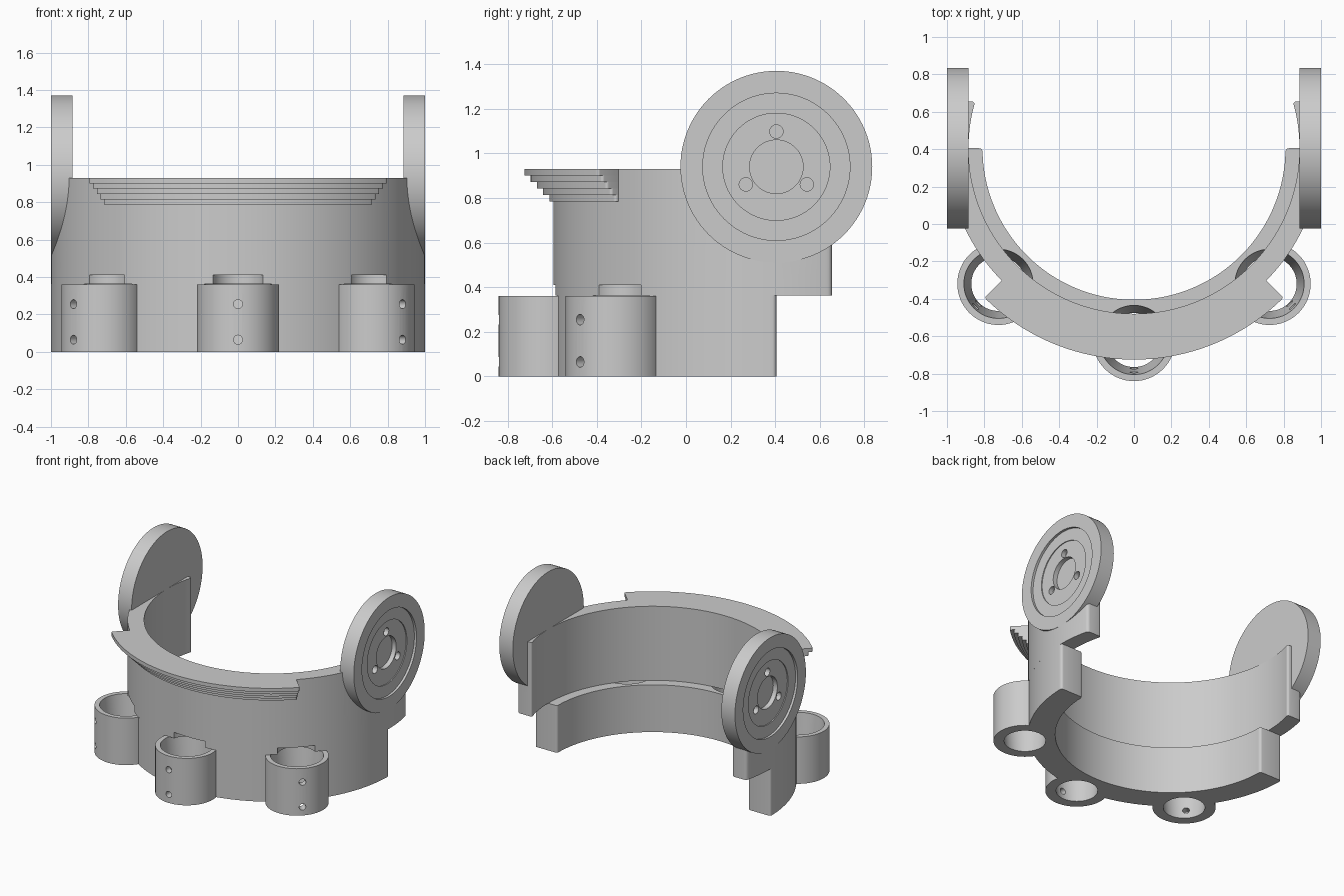
import bpy, bmesh
from math import sin, cos, asin, pi, radians
from mathutils import Vector, Matrix

cube = bpy.data.objects.get("Cube")
if cube:
    bpy.data.objects.remove(cube)

CY = 0.405                      # y of the ring axis
HUB_Z, HUB_R = 0.94, 0.43       # side discs

grey = bpy.data.materials.new("plain_grey")
grey.use_nodes = True
colour = (0.6, 0.6, 0.6, 1)
grey.diffuse_color = colour
grey.node_tree.nodes["Principled BSDF"].inputs["Base Color"].default_value = colour


def finish(bm, name):
    bmesh.ops.recalc_face_normals(bm, faces=bm.faces)
    mesh = bpy.data.meshes.new(name)
    bm.to_mesh(mesh)
    bm.free()
    mesh.materials.append(grey)
    ob = bpy.data.objects.new(name, mesh)
    bpy.context.collection.objects.link(ob)
    return ob


def rod(name, start, end, r1, r2=None, segments=64):
    """Cylinder or cone between two points."""
    a, b = Vector(start), Vector(end)
    axis = b - a
    bm = bmesh.new()
    turn = axis.to_track_quat('Z', 'Y').to_matrix().to_4x4()
    bmesh.ops.create_cone(bm, cap_ends=True, segments=segments, radius1=r1,
                          radius2=r1 if r2 is None else r2, depth=axis.length,
                          matrix=Matrix.Translation((a + b) / 2) @ turn)
    return finish(bm, name)


def on_ring(r, t, z=0):
    """Point at radius r and angle t from the front."""
    return Vector((r * sin(t), CY - r * cos(t), z))


def sector(name, r_in, r_out, t_in, t_out, z0, z1, round_r, n=96):
    """Part of a ring, with rounded upright corners."""
    steps = [2 * i / n - 1 for i in range(n + 1)]
    pts = [on_ring(r_out, t_out * s, z0) for s in steps]
    pts += [on_ring(r_in, -t_in * s, z0) for s in steps]
    bm = bmesh.new()
    face = bm.faces.new([bm.verts.new(p) for p in pts])
    top = bmesh.ops.extrude_face_region(bm, geom=[face])["geom"]
    bmesh.ops.translate(bm, vec=(0, 0, z1 - z0),
                        verts=[v for v in top if isinstance(v, bmesh.types.BMVert)])
    bmesh.ops.recalc_face_normals(bm, faces=bm.faces)
    corners = [e for e in bm.edges if e.calc_face_angle(0) > 1
               and abs(e.verts[0].co.z - e.verts[1].co.z) > 0.001]
    bmesh.ops.bevel(bm, geom=corners, offset=round_r, segments=4, profile=0.5,
                    affect='EDGES')
    return finish(bm, name)


def cut(ob, cutters):
    bpy.context.view_layer.objects.active = ob
    for c in cutters:
        mod = ob.modifiers.new("cut", 'BOOLEAN')
        mod.operation = 'DIFFERENCE'
        mod.solver = 'EXACT'
        mod.object = c
        bpy.ops.object.modifier_apply(modifier=mod.name)


parts, cutters = [], []


def cutter(*args, **kw):
    c = rod("cutter", *args, **kw)
    c.hide_render = True
    cutters.append(c)
    return c


# Main band: thick lower half ring, thinner and longer upper ring
lower = sector("lower_band", 0.81, 1.0, pi / 2, pi / 2, 0, 0.362, 0.018)
upper = sector("upper_band", 0.885, 1.0, pi / 2 + asin(0.25 / 0.885),
               pi / 2 + asin(0.25), 0.362, 0.93, 0.018, 128)
parts += [lower, upper]

# Stepped rim at the front
for i in range(5):
    z = 0.93 - 0.029 * i
    parts.append(sector(f"rim_step_{i + 1}", 0.95, 1.13 - 0.028 * i, pi / 4, pi / 4,
                        z - 0.029, z, 0.012))

# Three tube holders with tapered bores, pockets and screw holes
band_void = cutter((0, CY, -1), (0, CY, 1), 0.95, segments=128)
for label, deg in (("right", -45), ("front", 0), ("left", 45)):
    t = radians(deg)
    base = on_ring(1.025, t)
    up = Vector((0, 0, 1))
    holder = rod(f"{label}_holder", base, base + up * 0.36, 0.22)
    bore = cutter(base - up * 0.01, base + up * 0.37, 0.144, 0.186)
    pocket = cutter(base + up * 0.2, base + up * 0.41, 0.138)
    screws = [cutter(on_ring(1.1, t, z), on_ring(1.4, t, z), 0.024, segments=24)
              for z in (0.065, 0.255)]
    cut(holder, [band_void, bore] + screws)
    cut(lower, [bore])
    cut(upper, [pocket])
    parts.append(holder)

# Side discs with stepped recess, centre bore and three screw holes
profile = [(0, 0.94), (0.12, 0.94), (0.12, 0.975), (0.24, 0.975), (0.24, 0.982),
           (0.33, 0.982), (0.33, 1), (HUB_R, 1), (HUB_R, 0.885), (0, 0.885)]
for label, s in (("right", -1), ("left", 1)):
    bm = bmesh.new()
    verts = [bm.verts.new((s * x, CY, HUB_Z + r)) for r, x in profile]
    edges = [bm.edges.new(pair) for pair in zip(verts, verts[1:])]
    bmesh.ops.spin(bm, geom=verts + edges, cent=(0, CY, HUB_Z), axis=(1, 0, 0),
                   angle=2 * pi, steps=96)
    bmesh.ops.remove_doubles(bm, verts=bm.verts, dist=0.0001)
    disc = finish(bm, f"{label}_disc")
    holes = []
    for k in range(3):
        a = pi / 2 + k * 2 * pi / 3
        y, z = CY + 0.158 * cos(a), HUB_Z + 0.158 * sin(a)
        holes.append(cutter((s * 0.94, y, z), (s * 1.1, y, z), 0.03, segments=24))
    cut(disc, holes)
    # Clear the band out of the disc's recess
    cut(upper, [cutter((s * 0.9, CY, HUB_Z), (s * 1.1, CY, HUB_Z), 0.425, segments=96)])
    parts.append(disc)

for c in cutters:
    bpy.data.objects.remove(c)

# Smooth curved walls, keep edges crisp
bpy.ops.object.select_all(action='DESELECT')
for ob in parts:
    ob.select_set(True)
bpy.context.view_layer.objects.active = lower
bpy.ops.object.shade_smooth_by_angle(angle=radians(30))
